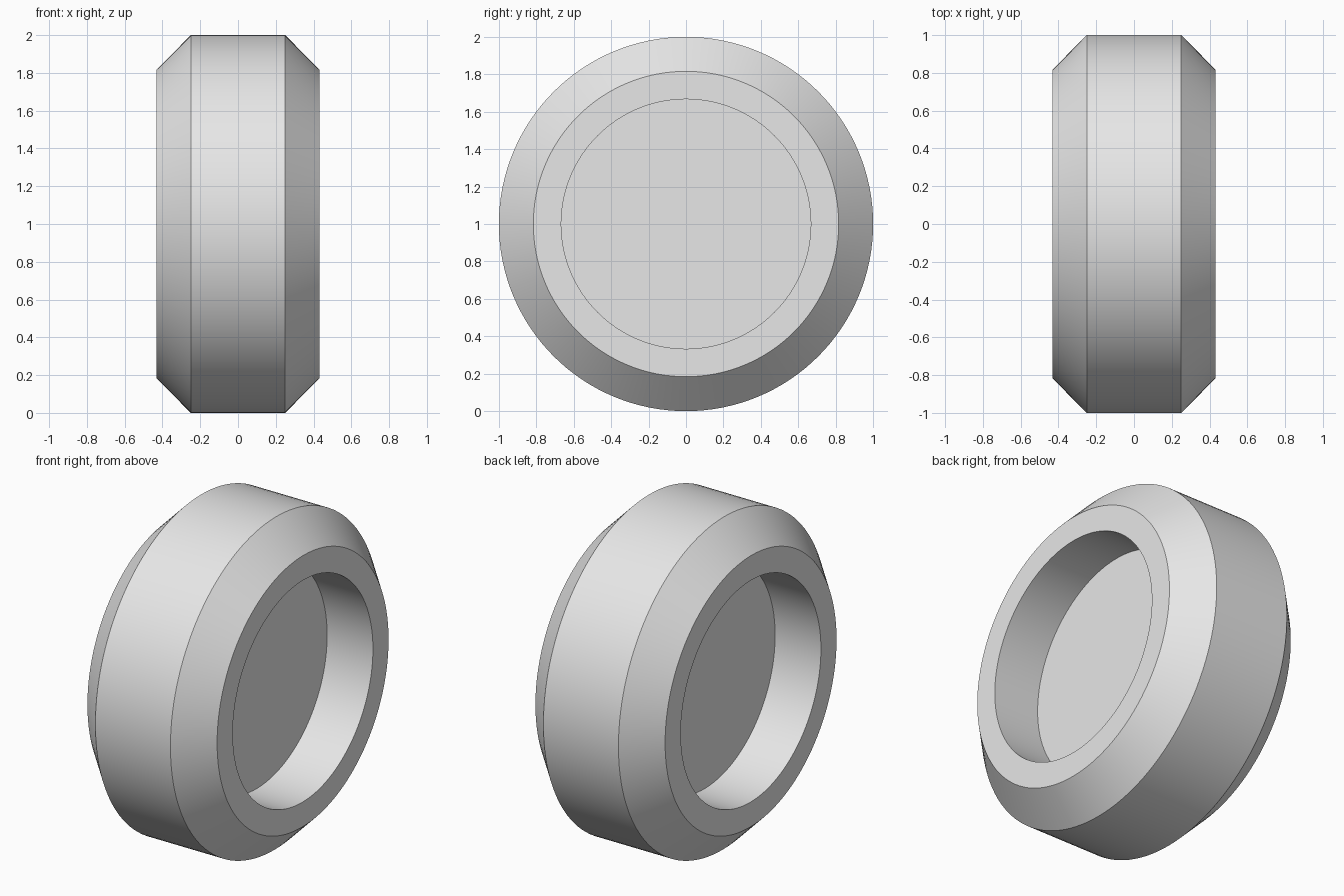
import bpy
import bmesh
import math

SEGMENTS = 128
CENTRE_Z = 1.0

# Remove the default cube
cube = bpy.data.objects.get("Cube")
if cube:
    bpy.data.objects.remove(cube, do_unlink=True)

# Plain grey material
GREY = (0.8, 0.8, 0.8, 1.0)
grey = bpy.data.materials.new("light_grey")
grey.use_nodes = True
grey.diffuse_color = GREY
grey.node_tree.nodes["Principled BSDF"].inputs["Base Color"].default_value = GREY

# Half profile as (x, radius): recess floor, rim, shoulder, tread
half = [(0.127, 0.667), (0.432, 0.667), (0.432, 0.816), (0.25, 1.0)]
profile = half + [(-x, r) for x, r in reversed(half)]


def add_ring(bm, x, radius):
    """Circle of vertices around the x axis."""
    angles = [math.tau * i / SEGMENTS for i in range(SEGMENTS)]
    return [bm.verts.new((x, radius * math.cos(a), radius * math.sin(a)))
            for a in angles]


# Wheel: turn the profile, then close both recess floors
bm = bmesh.new()
rings = [add_ring(bm, x, r) for x, r in profile]
for a, b in zip(rings, rings[1:]):
    for i in range(SEGMENTS):
        j = (i + 1) % SEGMENTS
        bm.faces.new((a[i], a[j], b[j], b[i]))
for ring in (rings[0], rings[-1]):
    bm.faces.new(ring)
bmesh.ops.recalc_face_normals(bm, faces=bm.faces)

mesh = bpy.data.meshes.new("wheel")
bm.to_mesh(mesh)
bm.free()
mesh.materials.append(grey)
wheel = bpy.data.objects.new("wheel", mesh)
wheel.location.z = CENTRE_Z
bpy.context.collection.objects.link(wheel)

# Round surfaces smooth, profile corners sharp
bpy.ops.object.select_all(action="DESELECT")
wheel.select_set(True)
bpy.context.view_layer.objects.active = wheel
bpy.ops.object.shade_smooth_by_angle(angle=math.radians(30))
